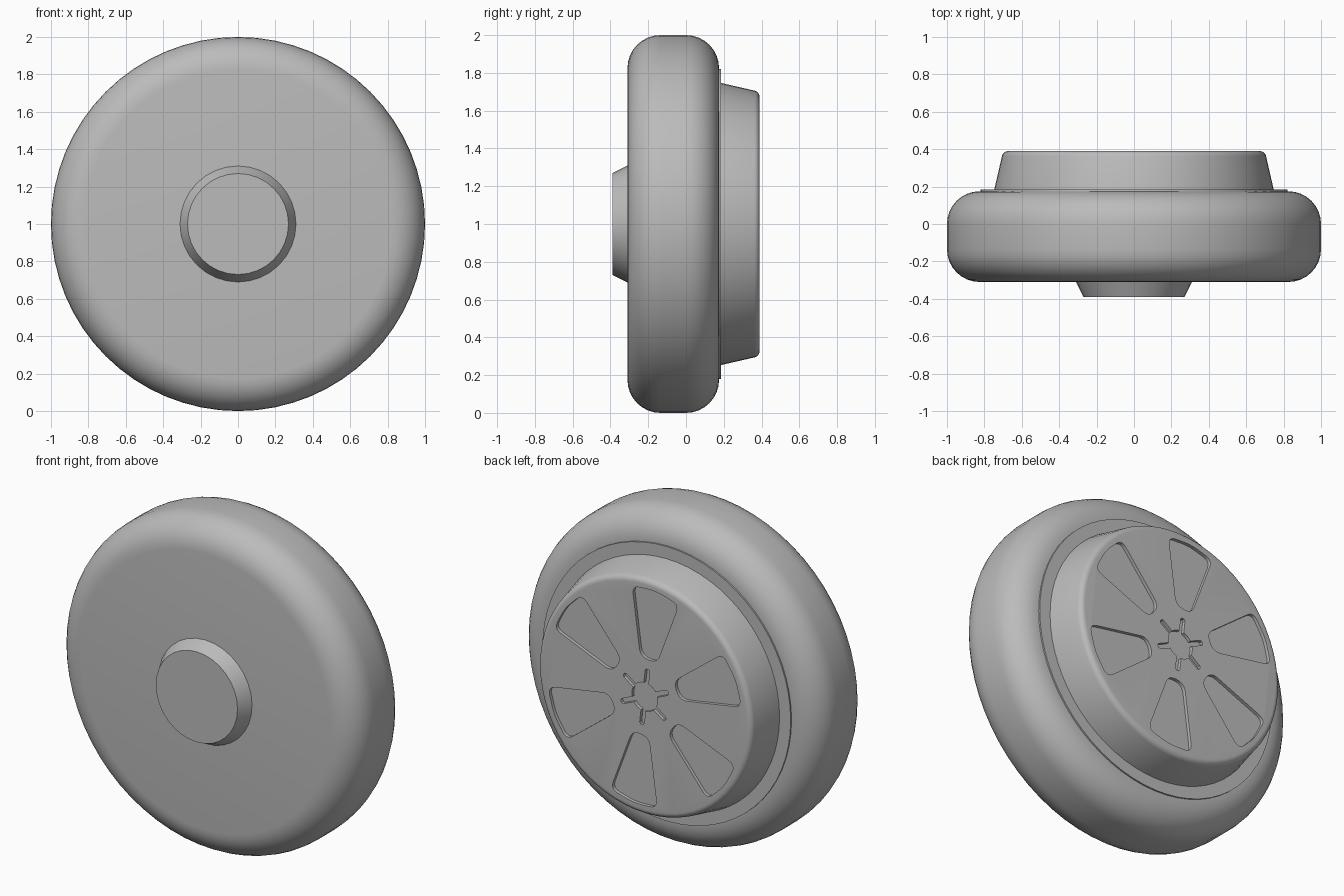
import bpy, bmesh, math
from mathutils import Vector, Matrix

cube = bpy.data.objects.get("Cube")
if cube:
    bpy.data.objects.remove(cube, do_unlink=True)

grey = bpy.data.materials.new("plain_grey")
grey.use_nodes = True
colour = (0.5, 0.5, 0.5, 1)
grey.diffuse_color = colour
grey.node_tree.nodes["Principled BSDF"].inputs["Base Color"].default_value = colour

CENTRE = Vector((0, 0, 1))
BACK = 0.39      # rear face of the hub
DEPTH = 0.02     # depth of the recesses
TURN = 6.5       # twist of the recess pattern, degrees
COUNT = 6


def finish(name, bm):
    bmesh.ops.recalc_face_normals(bm, faces=bm.faces)
    mesh = bpy.data.meshes.new(name)
    bm.to_mesh(mesh)
    bm.free()
    mesh.materials.append(grey)
    obj = bpy.data.objects.new(name, mesh)
    bpy.context.collection.objects.link(obj)
    return obj


def smooth(obj, angle=30):
    bpy.ops.object.select_all(action="DESELECT")
    obj.select_set(True)
    bpy.context.view_layer.objects.active = obj
    bpy.ops.object.shade_smooth_by_angle(angle=math.radians(angle))


def arc(r, y, radius, start, end, steps):
    """Quarter-round points (radius, y) about a corner centre."""
    angles = [math.radians(start + (end - start) * i / steps) for i in range(steps + 1)]
    return [(r + radius * math.cos(a), y + radius * math.sin(a)) for a in angles]


def lathe(name, profile, sides):
    """Solid of revolution about the y axis, capped at both ends."""
    bm = bmesh.new()
    rings = []
    for r, y in profile:
        ring = []
        for i in range(sides):
            a = math.tau * i / sides
            ring.append(bm.verts.new(CENTRE + Vector((r * math.sin(a), y, r * math.cos(a)))))
        rings.append(ring)
    for low, high in zip(rings, rings[1:]):
        for i in range(sides):
            j = (i + 1) % sides
            bm.faces.new((low[i], low[j], high[j], high[i]))
    bm.faces.new(rings[0])
    bm.faces.new(rings[-1])
    return finish(name, bm)


def round_corners(points, radius, steps=5):
    """Replace each corner of a polygon by a short curve."""
    out = []
    for i, p in enumerate(points):
        a = p + (points[i - 1] - p).normalized() * radius
        b = p + (points[(i + 1) % len(points)] - p).normalized() * radius
        for k in range(steps + 1):
            t = k / steps
            out.append(a * (1 - t) ** 2 + p * 2 * t * (1 - t) + b * t * t)
    return out


def prism(name, outline):
    """Cutter reaching DEPTH into the rear face; outline is (x, z)."""
    bm = bmesh.new()
    face = bm.faces.new([bm.verts.new(CENTRE + Vector((p.x, BACK - DEPTH, p.y))) for p in outline])
    new = bmesh.ops.extrude_face_region(bm, geom=[face])["geom"]
    verts = [v for v in new if isinstance(v, bmesh.types.BMVert)]
    bmesh.ops.translate(bm, verts=verts, vec=(0, 0.1, 0))
    return finish(name, bm)


def cut(target, cutter):
    mod = target.modifiers.new("cut", "BOOLEAN")
    mod.operation = "DIFFERENCE"
    mod.solver = "EXACT"
    mod.object = cutter
    bpy.context.view_layer.objects.active = target
    bpy.ops.object.modifier_apply(modifier=mod.name)
    bpy.data.objects.remove(cutter, do_unlink=True)


# Tyre with fully rounded shoulders
shoulder = 0.175
smooth(lathe("tyre",
             arc(1 - shoulder, -0.31 + shoulder, shoulder, -90, 0, 8)
             + arc(1 - shoulder, 0.175 - shoulder, shoulder, 0, 90, 8), 64))

# Thin flange between tyre and hub
smooth(lathe("rear_flange", [(0.82, 0.15), (0.82, 0.184)], 64))

# Front axle boss
smooth(lathe("front_boss", [(0.31, -0.30), (0.31, -0.31), (0.27, -BACK)], 32), 20)

# Rear hub, tapered with a rounded rim
hub = lathe("rear_hub", [(0.75, 0.15), (0.747, 0.184)]
            + arc(0.672, BACK - 0.035, 0.035, 10, 90, 6), 64)

# Wedge recesses around the hub
wedge = [Vector((-0.055, 0.23)), Vector((0.055, 0.23)),
         Vector((0.155, 0.63)), Vector((0, 0.655)), Vector((-0.155, 0.63))]
wedge = round_corners(wedge, 0.05)
for k in range(COUNT):
    spin = Matrix.Rotation(math.radians(TURN + 360 / COUNT * k), 2)
    cut(hub, prism("wedge_cutter", [spin @ p for p in wedge]))

# Central recess: a disc with one narrow arm per wedge
star = []
inner, tip, half = 0.085, 0.17, 0.015
base = math.asin(half / inner)
for k in range(COUNT):
    spin = Matrix.Rotation(math.radians(TURN + 360 / COUNT * k), 2)
    foot = inner * math.cos(base)
    arm = [(half, foot), (half, tip - 0.01), (half / 2, tip),
           (-half / 2, tip), (-half, tip - 0.01), (-half, foot)]
    star += [spin @ Vector(p) for p in arm]
    for t in (0.25, 0.5, 0.75):
        a = base + (math.tau / COUNT - 2 * base) * t
        star.append(spin @ Vector((-inner * math.sin(a), inner * math.cos(a))))
cut(hub, prism("star_cutter", star))
smooth(hub, 35)
